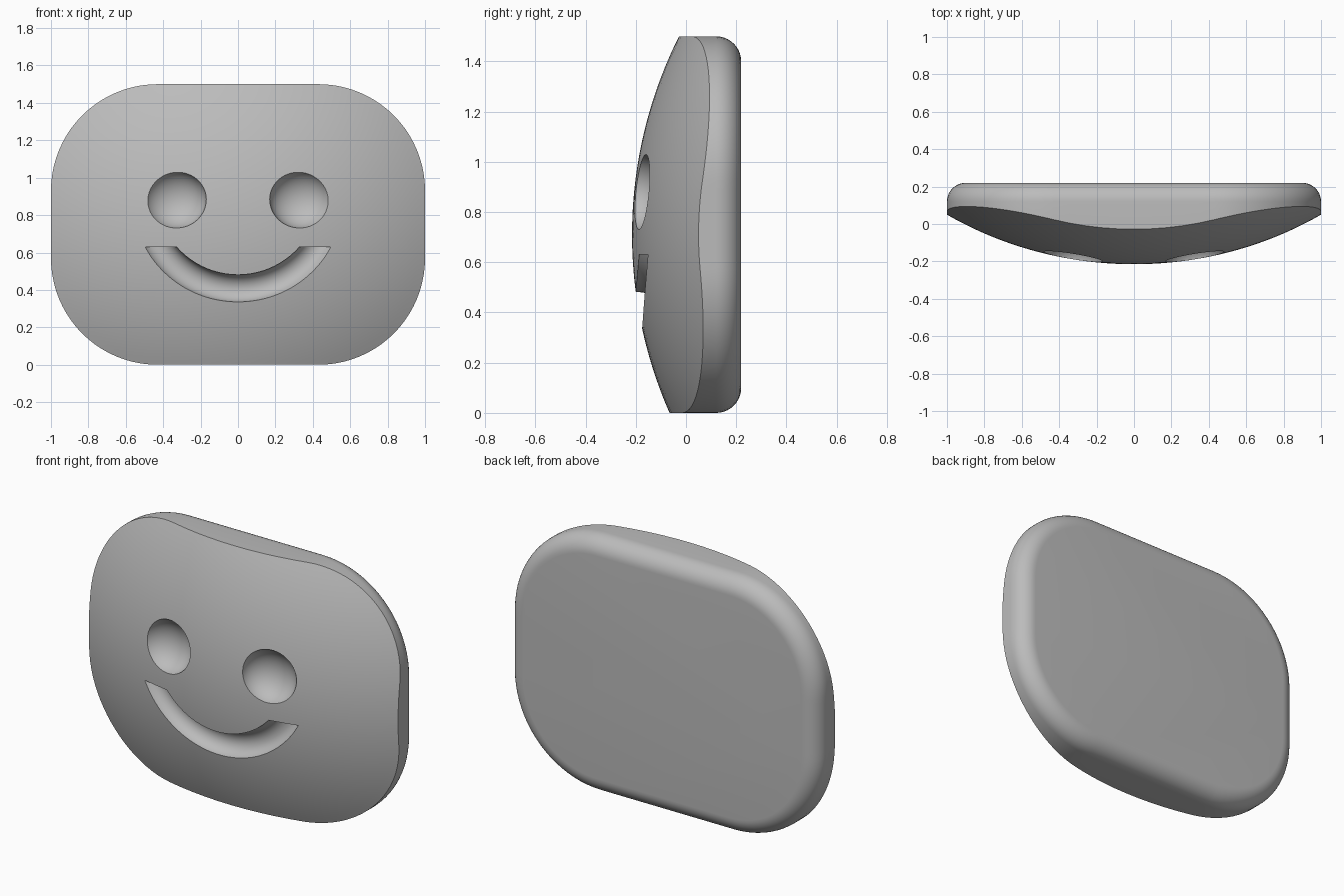
import bpy, bmesh
from math import sin, cos, pi, sqrt, asin
from mathutils import Matrix

if "Cube" in bpy.data.objects:
    bpy.data.objects.remove(bpy.data.objects["Cube"])

HALF_W, HEIGHT, CORNER = 1.0, 1.5, 0.57
BACK, FILLET = 0.22, 0.1
MID = HEIGHT / 2

grey = bpy.data.materials.new("plain grey")
grey.use_nodes = True
colour = (0.5, 0.5, 0.5, 1)
grey.diffuse_color = colour
grey.node_tree.nodes["Principled BSDF"].inputs["Base Color"].default_value = colour


def make_object(name, bm):
    bmesh.ops.recalc_face_normals(bm, faces=bm.faces)
    mesh = bpy.data.meshes.new(name)
    bm.to_mesh(mesh)
    bm.free()
    mesh.materials.append(grey)
    obj = bpy.data.objects.new(name, mesh)
    bpy.context.collection.objects.link(obj)
    return obj


def bridge(bm, a, b, closed=True):
    n = len(a)
    for i in range(n if closed else n - 1):
        j = (i + 1) % n
        bm.faces.new((a[i], a[j], b[j], b[i]))


def dome(x, z):
    """Depth of the bulging front surface."""
    return -0.215 + 1.8 * (1 - sqrt(1 - (x / 1.915) ** 2 - ((z - 0.71) / 1.78) ** 2))


def outline(inset=0.0, arc=20, straight=10):
    """Rounded rectangle in x and z, with points along the straight runs too."""
    r = CORNER - inset
    cx, cz = HALF_W - CORNER, MID - CORNER
    centres = [(cx, cz), (-cx, cz), (-cx, -cz), (cx, -cz)]
    pts = []
    for q, (px, pz) in enumerate(centres):
        for i in range(arc + 1):
            a = (q + i / arc) * pi / 2
            pts.append((px + r * cos(a), MID + pz + r * sin(a)))
        nx, nz = centres[(q + 1) % 4]
        x0, z0 = pts[-1]
        for i in range(1, straight):
            t = i / straight
            pts.append((x0 + (nx - px) * t, z0 + (nz - pz) * t))
    return pts


# Face slab: domed front, straight rim, rounded back edge
bm = bmesh.new()
rings = []
for k in range(1, 25):
    s = k / 24
    ring = [(x * s, MID + (z - MID) * s) for x, z in outline()]
    rings.append([bm.verts.new((x, dome(x, z), z)) for x, z in ring])
for k in range(11):
    a = k / 10 * pi / 2
    y = BACK - FILLET + FILLET * sin(a)
    rings.append([bm.verts.new((x, y, z)) for x, z in outline(FILLET * (1 - cos(a)))])
for a, b in zip(rings, rings[1:]):
    bridge(bm, a, b)
centre = bm.verts.new((0, dome(0, MID), MID))
for i, v in enumerate(rings[0]):
    bm.faces.new((centre, v, rings[0][(i + 1) % len(rings[0])]))
bm.faces.new(rings[-1])
face = make_object("smiling_face", bm)

cutters = []

# Eye hollows: shallow round dents
for side, label in ((1, "left"), (-1, "right")):
    bm = bmesh.new()
    bmesh.ops.create_uvsphere(bm, u_segments=64, v_segments=40, radius=1)
    place = Matrix.Translation((side * 0.335, dome(0.335, 0.885) - 0.03, 0.885))
    bmesh.ops.transform(bm, verts=bm.verts,
                        matrix=place @ Matrix.Diagonal((0.166, 0.13, 0.156, 1)))
    cutters.append(make_object(label + "_eye_cutter", bm))

# Mouth groove: U section swept along an arc, ends cut level
ARC_Z, ARC_R, GROOVE, MOUTH_TOP = 0.917, 0.509, 0.073, 0.63
FLOOR = -0.185
section = [(ARC_R - GROOVE, -0.4)]
section += [(ARC_R - GROOVE * cos(i * pi / 16), FLOOR + GROOVE * sin(i * pi / 16))
            for i in range(17)]
section.append((ARC_R + GROOVE, -0.4))
bm = bmesh.new()
loops = []
for k in range(65):
    loop = []
    for r, y in section:
        start = asin((ARC_Z - MOUTH_TOP) / r)
        a = start + (pi - 2 * start) * k / 64
        loop.append(bm.verts.new((r * cos(a), y, ARC_Z - r * sin(a))))
    loops.append(loop)
for a, b in zip(loops, loops[1:]):
    bridge(bm, a, b)
bm.faces.new(loops[0])
bm.faces.new(loops[-1])
cutters.append(make_object("mouth_cutter", bm))

# Carve the features and keep the result as plain mesh
for cutter in cutters:
    cutter.hide_render = True
    mod = face.modifiers.new(cutter.name, "BOOLEAN")
    mod.operation = "DIFFERENCE"
    mod.solver = "EXACT"
    mod.object = cutter
bpy.context.view_layer.update()
carved = face.evaluated_get(bpy.context.evaluated_depsgraph_get())
mesh = bpy.data.meshes.new_from_object(carved)
face.modifiers.clear()
face.data = mesh
for cutter in cutters:
    bpy.data.objects.remove(cutter)

bpy.ops.object.select_all(action="DESELECT")
face.select_set(True)
bpy.context.view_layer.objects.active = face
bpy.ops.object.shade_smooth_by_angle(angle=pi / 6)
